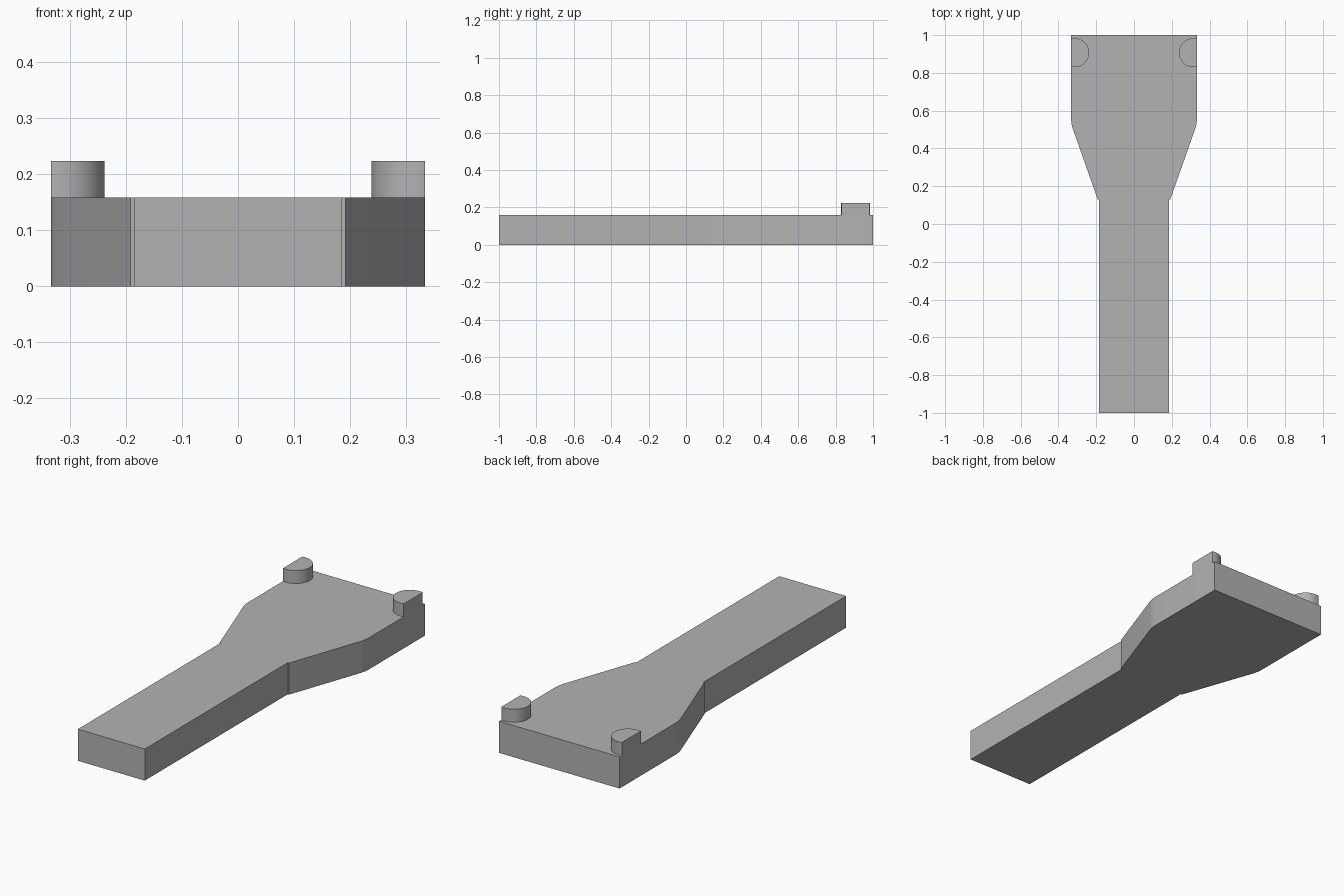
import bpy, math

cube = bpy.data.objects.get("Cube")
if cube:
    bpy.data.objects.remove(cube, do_unlink=True)

grey = bpy.data.materials.new("plain grey")
grey.use_nodes = True
colour = (0.45, 0.45, 0.45, 1)
grey.diffuse_color = colour
grey.node_tree.nodes["Principled BSDF"].inputs["Base Color"].default_value = colour

HALF = 0.333    # half width of the broad end
THICK = 0.158   # plate thickness


def prism(name, outline, z0, z1):
    """Extrude a counter-clockwise outline from z0 to z1."""
    n = len(outline)
    verts = [(x, y, z) for z in (z0, z1) for x, y in outline]
    faces = [tuple(reversed(range(n))), tuple(range(n, 2 * n))]
    faces += [(i, (i + 1) % n, n + (i + 1) % n, n + i) for i in range(n)]
    mesh = bpy.data.meshes.new(name)
    mesh.from_pydata(verts, [], faces)
    mesh.materials.append(grey)
    obj = bpy.data.objects.new(name, mesh)
    bpy.context.collection.objects.link(obj)
    bpy.ops.object.select_all(action='DESELECT')
    obj.select_set(True)
    bpy.context.view_layer.objects.active = obj
    bpy.ops.object.shade_smooth_by_angle(angle=math.radians(30))
    return obj


# Flat plate: narrow handle, small step, softened flare, broad head
right_side = [(0.185, -1), (0.185, 0.13), (0.192, 0.13),
              (0.325, 0.507), (0.331, 0.53), (HALF, 0.555), (HALF, 1)]
left_side = [(-x, y) for x, y in reversed(right_side)]
prism("plate", right_side + left_side, 0, THICK)

# Round pegs on the head, cut flat along its outer edges
RADIUS, PEG_X, PEG_Y = 0.077, 0.315, 0.907
cut = math.acos((HALF - PEG_X) / RADIUS)
SEGMENTS = 32
arc = []
for i in range(SEGMENTS + 1):
    a = cut + (2 * math.pi - 2 * cut) * i / SEGMENTS
    arc.append((PEG_X + RADIUS * math.cos(a), PEG_Y + RADIUS * math.sin(a)))
prism("left_peg", arc, THICK, 0.223)
prism("right_peg", [(-x, y) for x, y in reversed(arc)], THICK, 0.223)
